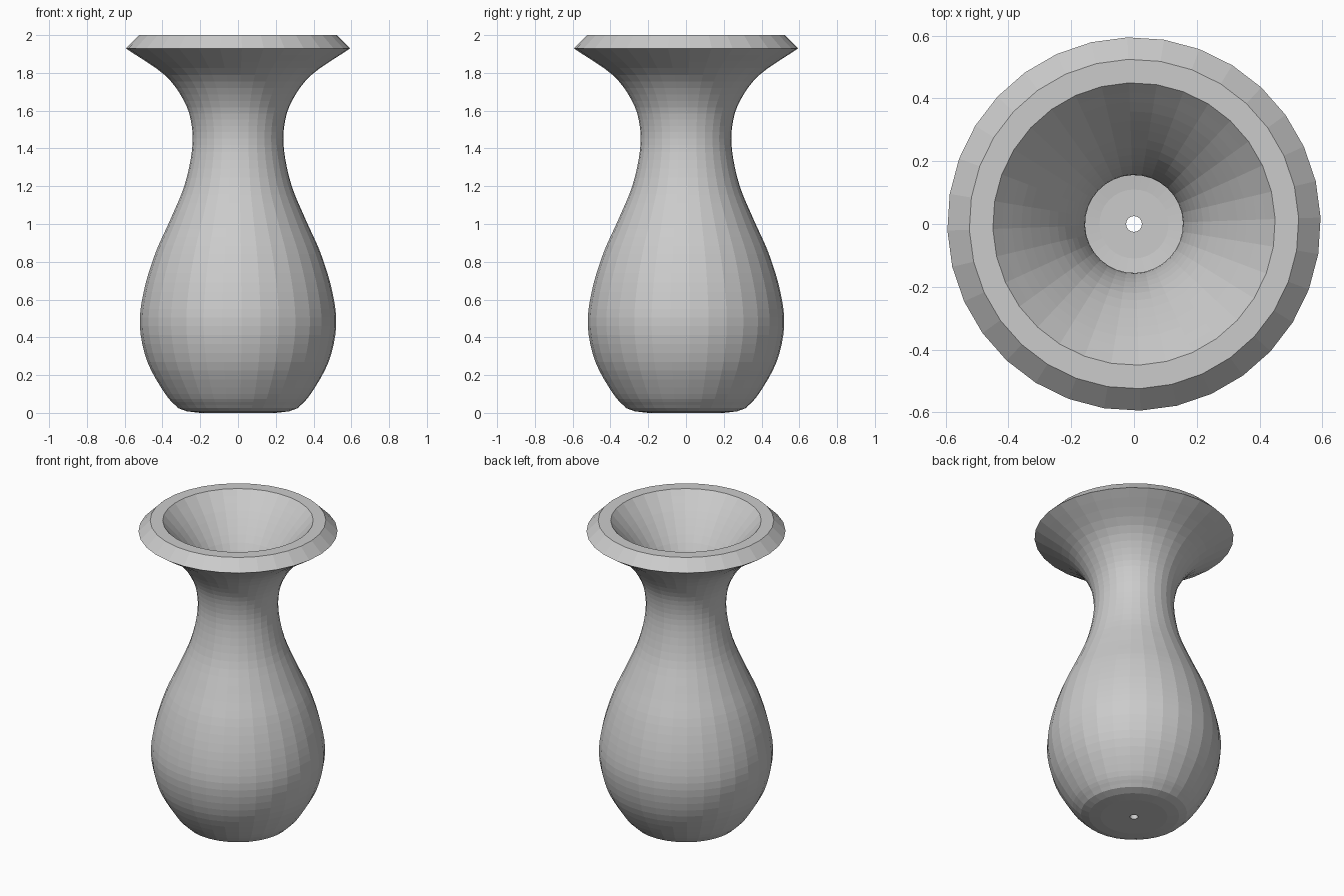
import bpy
import bmesh
import math
from mathutils import Vector

cube = bpy.data.objects.get("Cube")
if cube:
    bpy.data.objects.remove(cube, do_unlink=True)

SIDES = 32
TWIST = math.radians(2)


def smooth_profile(points, steps):
    """Catmull-Rom curve through (radius, height) points."""
    p = [Vector(q) for q in points]
    p = [2 * p[0] - p[1]] + p + [2 * p[-1] - p[-2]]
    curve = []
    for a, b, c, d in zip(p, p[1:], p[2:], p[3:]):
        for i in range(steps):
            t = i / steps
            curve.append(0.5 * (2 * b + (c - a) * t
                                + (2 * a - 5 * b + 4 * c - d) * t ** 2
                                + (3 * b - a - 3 * c + d) * t ** 3))
    return curve + [p[-2]]


def lathe(name, profile, material):
    """Spin a closed (radius, height) profile around z."""
    bm = bmesh.new()
    rings = []
    for r, z in profile:
        angles = [TWIST + math.tau * i / SIDES for i in range(SIDES)]
        rings.append([bm.verts.new((r * math.cos(a), r * math.sin(a), z)) for a in angles])
    for low, high in zip(rings, rings[1:] + rings[:1]):
        for i in range(SIDES):
            j = (i + 1) % SIDES
            bm.faces.new((low[i], low[j], high[j], high[i]))
    bmesh.ops.recalc_face_normals(bm, faces=bm.faces)
    mesh = bpy.data.meshes.new(name)
    bm.to_mesh(mesh)
    bm.free()
    mesh.materials.append(material)
    obj = bpy.data.objects.new(name, mesh)
    bpy.context.collection.objects.link(obj)
    return obj


# Plain grey clay
clay = bpy.data.materials.new("grey_clay")
clay.use_nodes = True
colour = (0.6, 0.6, 0.6, 1)
clay.diffuse_color = colour
clay.node_tree.nodes["Principled BSDF"].inputs["Base Color"].default_value = colour

# Underside with a small drain hole, shallow curve up to the foot edge
base = [(0.025, 0), (0.2, 0), (0.27, 0.008)]

# Outer wall: foot, belly, neck, flared lip
outer = smooth_profile([(0.317, 0.025), (0.385, 0.1), (0.48, 0.27), (0.52, 0.46),
                        (0.5, 0.64), (0.44, 0.84), (0.36, 1.02), (0.285, 1.2),
                        (0.245, 1.38), (0.245, 1.52), (0.285, 1.65),
                        (0.39, 1.79), (0.595, 1.93)], 4)

# Flat rim, then the inner wall down to the floor
inner = smooth_profile([(0.45, 2), (0.33, 1.86), (0.22, 1.7), (0.165, 1.54),
                        (0.16, 1.4), (0.21, 1.17), (0.33, 0.9), (0.42, 0.64),
                        (0.44, 0.46), (0.4, 0.29), (0.28, 0.1)], 4)

profile = base + outer + [(0.525, 2)] + inner + [(0.11, 0.08), (0.025, 0.08)]
lathe("vase", profile, clay)
